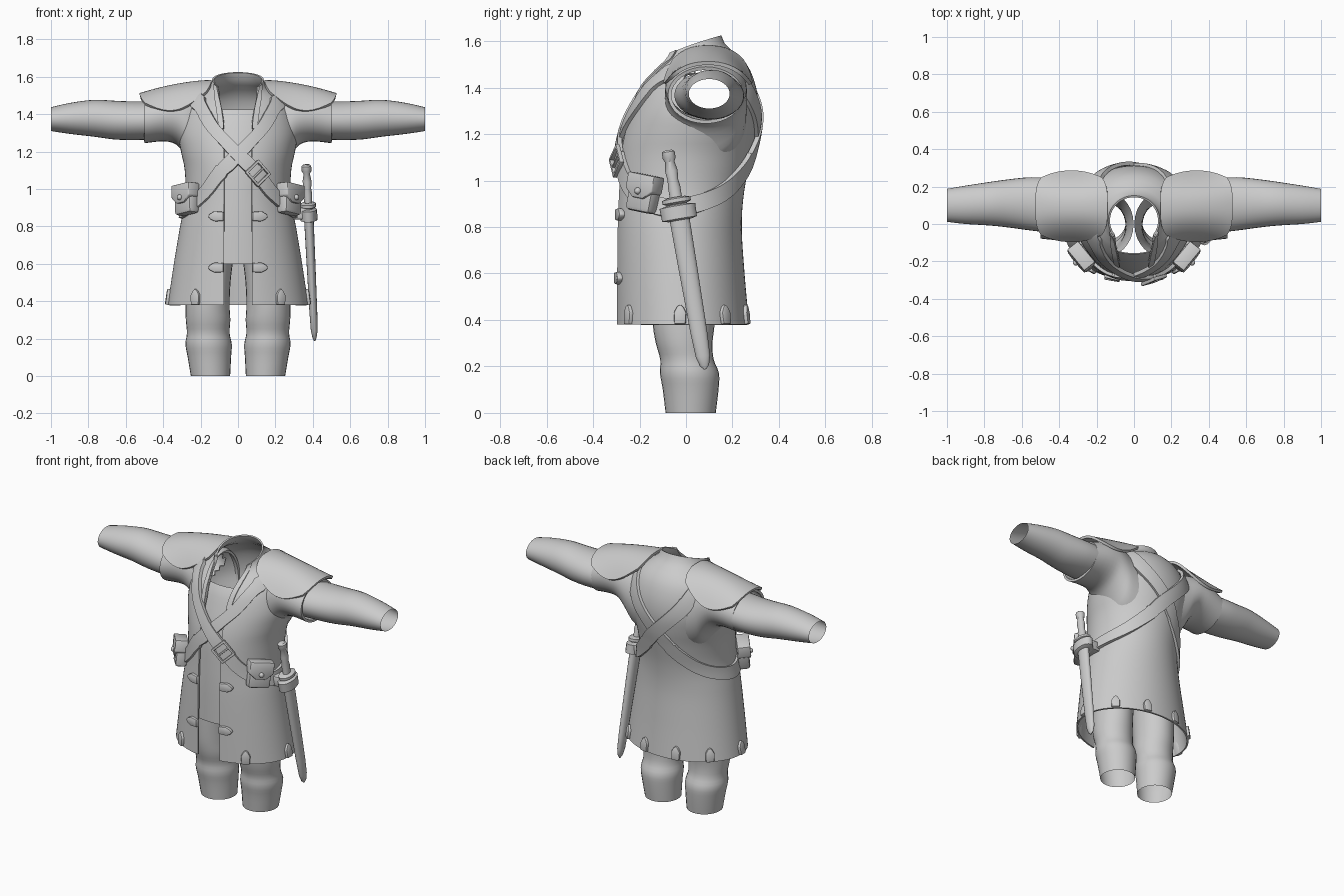
import bpy, bmesh, math
from math import sin, cos, pi, radians
from mathutils import Vector, Matrix

if "Cube" in bpy.data.objects:
    bpy.data.objects.remove(bpy.data.objects["Cube"])

grey = bpy.data.materials.new("cloth_grey")
grey.diffuse_color = (0.6, 0.6, 0.6, 1)
grey.use_nodes = True
grey.node_tree.nodes["Principled BSDF"].inputs["Base Color"].default_value = grey.diffuse_color

def finish(name, bm, solid=0, offset=-1, bevel=0, angle=40):
    """Turn a bmesh into a finished, smooth-shaded part."""
    bmesh.ops.recalc_face_normals(bm, faces=bm.faces)
    me = bpy.data.meshes.new(name)
    bm.to_mesh(me)
    bm.free()
    me.materials.append(grey)
    ob = bpy.data.objects.new(name, me)
    bpy.context.collection.objects.link(ob)
    if solid:
        m = ob.modifiers.new("thick", 'SOLIDIFY')
        m.thickness, m.offset = solid, offset
    if bevel:
        m = ob.modifiers.new("bevel", 'BEVEL')
        m.width, m.segments = bevel, 2
    bpy.ops.object.select_all(action='DESELECT')
    ob.select_set(True)
    bpy.context.view_layer.objects.active = ob
    bpy.ops.object.convert(target='MESH')
    bpy.ops.object.shade_smooth_by_angle(angle=radians(angle))
    return ob

def loft(rows, closed=False, loop=False, caps=False):
    """Skin rows of points; closed joins each row, loop joins last row to first."""
    bm = bmesh.new()
    vs = [[bm.verts.new(p) for p in r] for r in rows]
    n = len(rows[0])
    for i in range(len(vs) if loop else len(vs) - 1):
        a, b = vs[i], vs[(i + 1) % len(vs)]
        for j in range(n if closed else n - 1):
            k = (j + 1) % n
            bm.faces.new((a[j], a[k], b[k], b[j]))
    if caps:
        bm.faces.new(vs[0])
        bm.faces.new(vs[-1])
    return bm

def spline(pts, u):
    """Catmull-Rom through tuples, u in index units."""
    n = len(pts)
    i = max(0, min(n - 2, int(u)))
    f = u - i
    g = lambda k: pts[max(0, min(n - 1, k))]
    return [0.5 * (2 * b + (c - a) * f + (2 * a - 5 * b + 4 * c - d) * f * f
            + (3 * b - a - 3 * c + d) * f ** 3)
            for a, b, c, d in zip(g(i - 1), g(i), g(i + 1), g(i + 2))]

# coat rings: height, z front, z back, y front, y back, half width
RINGS = [(.38, .38, .38, -.303, .272, .376), (.6, .6, .6, -.303, .252, .343),
         (.8, .8, .8, -.302, .24, .31), (.95, .95, .95, -.298, .25, .282),
         (1.1, 1.1, 1.1, -.29, .28, .285), (1.2, 1.2, 1.2, -.272, .302, .305),
         (1.3, 1.3, 1.3, -.24, .313, .32), (1.4, 1.4, 1.4, -.20, .302, .30),
         (1.48, 1.455, 1.49, -.155, .268, .26), (1.53, 1.475, 1.55, -.135, .215, .20),
         (1.56, 1.49, 1.575, -.125, .175, .152), (1.6, 1.51, 1.625, -.115, .152, .138)]

def ring(h):
    i = 0
    while i < len(RINGS) - 2 and RINGS[i + 1][0] < h:
        i += 1
    return spline(RINGS, i + (h - RINGS[i][0]) / (RINGS[i + 1][0] - RINGS[i][0]))

def surf(t, h, inset=0):
    """Point on the coat: t is the angle from the front, h the height."""
    _, zf, zb, yf, yb, a = ring(h)
    c = cos(t)
    return Vector(((a - inset) * sin(t), (yf + yb) / 2 - ((yb - yf) / 2 - inset) * c,
                   zf + (zb - zf) * ((1 - c) / 2) ** .65))

def normal(t, h):
    du = surf(t + .03, h) - surf(t - .03, h)
    return du.cross(surf(t, h + .02) - surf(t, h - .02)).normalized()

# coat with open front, collar and arm holes
def gap(h):
    return math.asin((.076 + max(0, h - 1.35) * .13) / ring(h)[5])
rows = []
for i in range(45):
    h = .38 + (1.6 - .38) * i / 44
    t0 = gap(h)
    rows.append([surf(t0 + (2 * pi - 2 * t0) * j / 64, h) for j in range(65)])
bm = loft(rows)
holes = []
for f in bm.faces:
    c = f.calc_center_median()
    if abs(c.x) > .2 and ((c.y - .085) / .12) ** 2 + ((c.z - 1.38) / .1) ** 2 < 1:
        holes.append(f)
bmesh.ops.delete(bm, geom=holes, context='FACES')
finish("coat", bm, solid=.01)

# trim along the lapels and collar edge
for s, side in ((1, "left"), (-1, "right")):
    rows = []
    for i in range(15):
        h = 1.32 + .28 * i / 14
        t0 = gap(h)
        rows.append([surf(s * (t0 + .03 / ring(h)[5] * k / 2), h, -.003) for k in range(3)])
    finish(side + "_lapel_trim", loft(rows), solid=.012, offset=0)

# inner tunic panel
rows = [[surf(radians(-60 + 6 * j), .6 + .83 * i / 24, .022) for j in range(21)] for i in range(25)]
finish("tunic", loft(rows), solid=.006)

def tube_x(rings, s):
    """Rings along x: x, y min, y max, z min, z max."""
    rows = []
    for k in range(3 * len(rings) - 2):
        x, y0, y1, z0, z1 = spline(rings, k / 3)
        rows.append([(s * x, (y0 + y1) / 2 + (y1 - y0) / 2 * cos(a), (z0 + z1) / 2 + (z1 - z0) / 2 * sin(a))
                     for a in (2 * pi * j / 32 for j in range(32))])
    return loft(rows, closed=True)

LEG = [(0, .147, .105, .02, .108), (.1, .153, .116, .02, .12), (.17, .157, .124, .015, .127),
       (.23, .159, .114, .004, .115), (.3, .16, .119, -.008, .122), (.38, .163, .118, -.01, .133),
       (.5, .16, .12, -.01, .14), (.62, .155, .13, -.005, .15), (.72, .142, .14, 0, .17)]
for s, side in ((1, "left"), (-1, "right")):
    # short wide oversleeve flaring into the body
    finish(side + "_oversleeve", tube_x([(.17, -.08, .262, 1.06, 1.5), (.235, -.085, .262, 1.1, 1.53),
           (.28, -.09, .262, 1.175, 1.54), (.33, -.09, .262, 1.238, 1.54), (.4, -.088, .26, 1.255, 1.525),
           (.5, -.078, .248, 1.245, 1.49)], s), solid=.015)
    # long undersleeve
    finish(side + "_sleeve", tube_x([(.42, -.05, .245, 1.265, 1.47), (.55, -.035, .25, 1.262, 1.468),
           (.66, -.02, .24, 1.265, 1.472), (.77, -.008, .225, 1.28, 1.477), (.9, .0, .205, 1.295, 1.46),
           (1.0, .012, .188, 1.31, 1.437)], s))
    # draped shoulder pad with rounded corners
    rows = []
    for i in range(17):
        u = -1 + i / 8
        row = []
        for j in range(17):
            v = -1 + j / 8
            pu = u * math.sqrt(1 - .27 * v ** 4)
            pv = v * math.sqrt(1 - .36 * u * u)
            x = .333 + .192 * pu
            top = 1.575 - .07 * ((pu + 1) / 2) ** 1.7
            row.append((s * x, .095 + .185 * pv, top - (.085 + .05 * (1 - pu * pu)) * abs(pv) ** 2.3))
        rows.append(row)
    finish(side + "_shoulder_pad", loft(rows), solid=.016, offset=0)
    # trouser leg
    rows = []
    for k in range(3 * len(LEG) - 2):
        z, cx, rx, cy, ry = spline(LEG, k / 3)
        rows.append([(s * cx + rx * cos(a), cy + ry * sin(a), z) for a in (2 * pi * j / 28 for j in range(28))])
    finish(side + "_trouser_leg", loft(rows, closed=True))

# trouser hips up to the waist
finish("trouser_hips", loft([[(rx * cos(a), .0 + ry * sin(a), z) for a in (2 * pi * j / 40 for j in range(40))]
                             for z, rx, ry in ((.72, .275, .175), (.82, .262, .195), (.95, .25, .2))], closed=True))

# crossed shoulder straps, as loops of (angle, height)
PATH = [(-90, 1.515), (-48, 1.455), (-22, 1.31), (0, 1.18), (20, 1.08), (38, .98), (62, .90),
        (90, .88), (125, .935), (155, 1.045), (180, 1.19), (205, 1.33), (232, 1.46)]
def strap_point(u):
    n = len(PATH)
    i = int(u) % n
    pts = [(PATH[(i + k) % n][0] + 360 * ((i + k) // n), PATH[(i + k) % n][1]) for k in (-1, 0, 1, 2)]
    t, h = spline(pts, 1 + u - int(u))
    return radians(t), h

def strap(name, s, lift):
    rows = []
    N = 10 * len(PATH)
    for k in range(N):
        t, h = strap_point(k / 10)
        t2, h2 = strap_point((k + 1) % N / 10)
        t, t2 = s * t, s * t2
        p, n = surf(t, h), normal(t, h)
        wide = .036 + .006 * (1 - cos(t)) / 2
        b = n.cross((surf(t2, h2) - p).normalized()).normalized() * wide
        # spread the width over the cloth so the strap hugs it
        dt = (surf(t + .01, h) - p) / .01
        dh = (surf(t, h + .01) - p) / .01
        dt, dh = b.dot(dt) / dt.length_squared, b.dot(dh) / dh.length_squared
        edge = [surf(t + dt * w, h + dh * w) for w in (-1, -.5, 0, .5, 1)]
        rows.append([q + n * (lift + .012) for q in edge] + [q + n * (lift - .008) for q in reversed(edge)])
    finish(name, loft(rows, closed=True, loop=True))
strap("sword_strap", 1, .011)
strap("pouch_strap", -1, .004)

def frame(p, n, roll=0):
    """Matrix with local x along the cloth, y outward, z up, rolled about y."""
    n = n.normalized()
    x = n.cross(Vector((0, 0, 1))).normalized()
    m = Matrix((x, n, x.cross(n))).transposed().to_4x4()
    return Matrix.Translation(p) @ m @ Matrix.Rotation(roll, 4, 'Y')

def box(bm, m, size, at=(0, 0, 0)):
    bmesh.ops.create_cube(bm, size=1, matrix=m @ Matrix.Translation(at) @ Matrix.Diagonal((*size, 1)))

# strap buckle
t, h = radians(20), 1.08
m = frame(surf(t, h) + normal(t, h) * .027, normal(t, h), radians(42))
bm = bmesh.new()
for sx in (-1, 1):
    box(bm, m, (.014, .02, .105), (sx * .045, 0, 0))
    box(bm, m, (.10, .02, .014), (0, 0, sx * .046))
box(bm, m, (.09, .016, .01))
finish("strap_buckle", bm, bevel=.004)

# belt pouches with flap and stud
for s, side in ((1, "left"), (-1, "right")):
    m = frame(Vector((s * .275, -.18, .943)), Vector((s * .78, -.62, .1)), -s * radians(9))
    bm = bmesh.new()
    box(bm, m, (.135, .07, .16))
    finish(side + "_pouch", bm, bevel=.018)
    flap = [(-.074, .083), (-.074, .012), (-.03, -.022), (.03, -.022), (.074, .012), (.074, .083)]
    bm = loft([[m @ Vector((x, y, z)) for x, z in flap] for y in (-.03, .046)], closed=True, caps=True)
    finish(side + "_pouch_flap", bm, bevel=.007)
    bm = bmesh.new()
    bmesh.ops.create_uvsphere(bm, u_segments=12, v_segments=8, radius=.015,
                              matrix=m @ Matrix.Translation((0, .047, .008)))
    finish(side + "_pouch_stud", bm)

# pointed tabs: coat clasps and hem tabs
TAB = [(-.024, 0), (.024, 0), (.027, .05), (.014, .075), (0, .086), (-.014, .075), (-.027, .05)]
def tab(name, t, h, roll):
    m = frame(surf(t, h), normal(t, h), roll)
    finish(name, loft([[m @ Vector((x, y, z)) for x, z in TAB] for y in (-.012, .015)],
                      closed=True, caps=True), bevel=.006)
for s, side in ((1, "left"), (-1, "right")):
    for h, level in ((.85, "upper"), (.58, "lower")):
        tab(f"{side}_{level}_clasp", s * math.asin(.075 / ring(h)[5]), h, -s * pi / 2)
    for k, deg in enumerate((37, 88, 130, 163)):
        tab(f"{side}_hem_tab_{k + 1}", s * radians(deg), .382, 0)

# sword in its scabbard: lofts along the hanging axis
A, B = Vector((.365, -.078, 1.13)), Vector((.41, .082, .19))
axis = (B - A).normalized()
side_x = (Vector((1, 0, 0)) - axis * axis.x).normalized()
side_y = axis.cross(side_x)
def blade(name, secs):
    """Sections: distance along the axis, half width in x, half width in y."""
    finish(name, loft([[A + axis * d + side_x * (rx * cos(a)) + side_y * (ry * sin(a))
                        for a in (2 * pi * j / 16 for j in range(16))] for d, rx, ry in secs],
                      closed=True, caps=True))
blade("sword_hilt", [(0, .018, .018), (.008, .026, .028), (.035, .026, .028), (.05, .017, .02), (.09, .024, .027),
                     (.13, .02, .023), (.16, .024, .027), (.2, .02, .026), (.24, .026, .034)])
blade("sword_guard", [(.205, .03, .04), (.212, .042, .062), (.228, .042, .062), (.236, .03, .04)])
blade("scabbard", [(.23, .026, .044), (.5, .024, .041), (.8, .021, .036), (.9, .018, .031), (.94, .011, .02), (.957, .003, .005)])
blade("scabbard_ring", [(.238, .032, .05), (.244, .046, .078), (.3, .046, .076), (.306, .032, .05)])

# hanger joining scabbard to the strap
bm = bmesh.new()
box(bm, Matrix.Translation((.335, -.03, .87)), (.10, .11, .065))
finish("scabbard_hanger", bm, bevel=.012)
